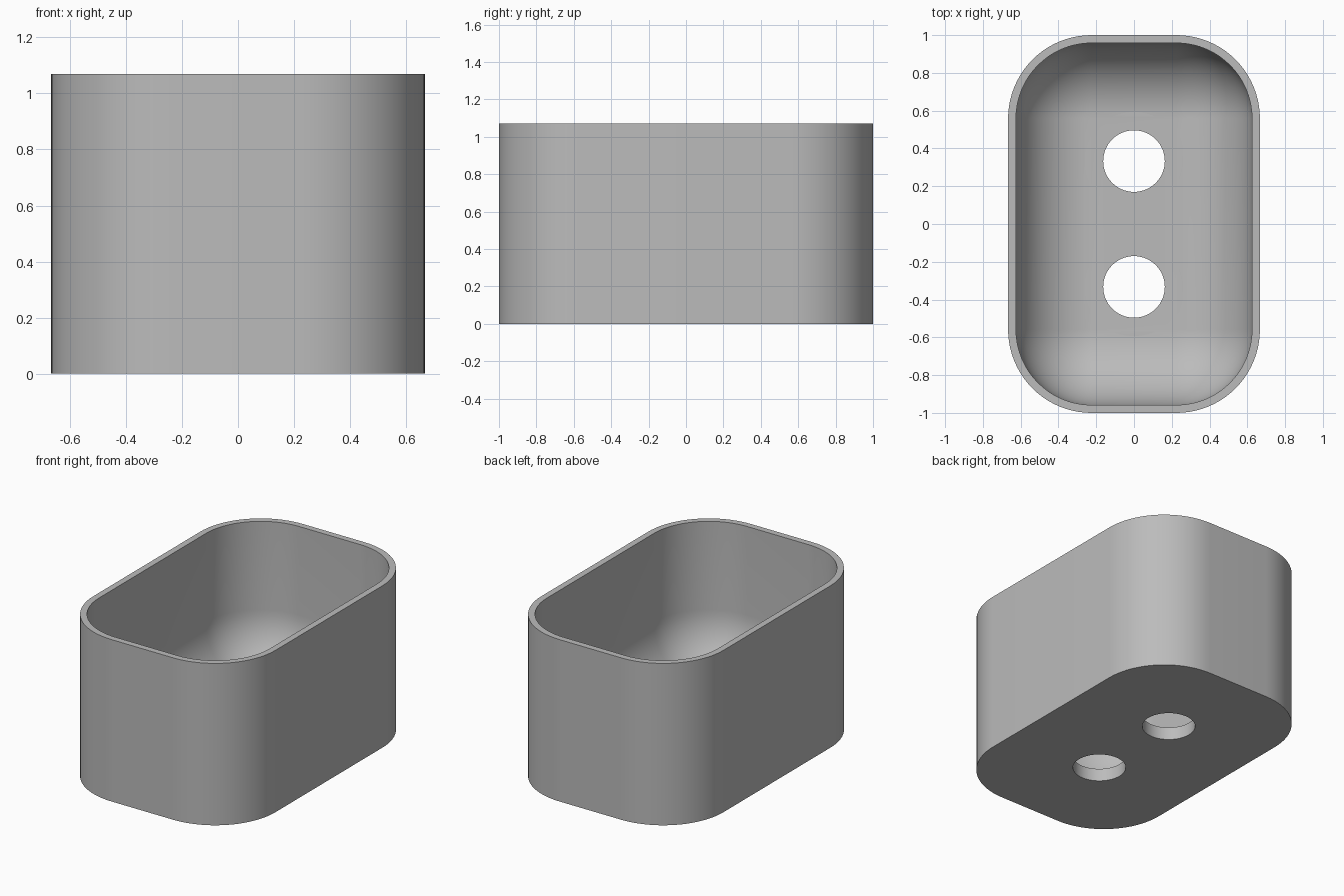
import bpy
import bmesh
from math import cos, sin, pi, radians

if "Cube" in bpy.data.objects:
    bpy.data.objects.remove(bpy.data.objects["Cube"])

HEIGHT, FLOOR = 1.07, 0.085
WALL, FILLET = 0.042, 0.40
CORE_X, CORE_Y = 0.6667 - WALL - FILLET, 1.0 - WALL - FILLET
CORNER_STEPS, FILLET_STEPS = 20, 16
HOLE_Y, HOLE_R, SEAT_R = 0.333, 0.163, 0.26

grey = bpy.data.materials.new("plain grey")
grey.use_nodes = True
colour = (0.5, 0.5, 0.5, 1)
grey.diffuse_color = colour
grey.node_tree.nodes["Principled BSDF"].inputs["Base Color"].default_value = colour


def ring(bm, radius, z):
    """Rounded rectangle: the core rectangle grown by radius."""
    verts = []
    for i, (sx, sy) in enumerate(((1, 1), (-1, 1), (-1, -1), (1, -1))):
        for k in range(CORNER_STEPS + 1):
            a = (i + k / CORNER_STEPS) * pi / 2
            verts.append(bm.verts.new((sx * CORE_X + radius * cos(a),
                                       sy * CORE_Y + radius * sin(a), z)))
    return verts


def cylinder_cutter(name, radius, y, bottom, top):
    bpy.ops.mesh.primitive_cylinder_add(vertices=64, radius=radius, depth=top - bottom,
                                        location=(0, y, (top + bottom) / 2))
    cutter = bpy.context.object
    cutter.name = name
    cutter.hide_render = True
    cutter.data.materials.append(grey)
    return cutter


# Box shell: outer wall, rim, inner wall, then a large fillet down to the floor
bm = bmesh.new()
profile = [(FILLET + WALL, 0), (FILLET + WALL, HEIGHT), (FILLET, HEIGHT)]
for k in range(FILLET_STEPS + 1):
    a = k / FILLET_STEPS * pi / 2
    profile.append((FILLET * cos(a), FLOOR + FILLET * (1 - sin(a))))
rings = [ring(bm, r, z) for r, z in profile]
count = len(rings[0])
for low, high in zip(rings, rings[1:]):
    for j in range(count):
        n = (j + 1) % count
        bm.faces.new((low[j], low[n], high[n], high[j]))
bm.faces.new(rings[0][::-1])
bm.faces.new(rings[-1])
bmesh.ops.remove_doubles(bm, verts=bm.verts, dist=1e-5)
bmesh.ops.recalc_face_normals(bm, faces=bm.faces)
mesh = bpy.data.meshes.new("open_box")
bm.to_mesh(mesh)
bm.free()
box = bpy.data.objects.new("open_box", mesh)
bpy.context.collection.objects.link(box)
mesh.materials.append(grey)

# Two screw holes, each with a shallow flat seat trimmed out of the fillet
cutters = []
for side, y in (("front", -HOLE_Y), ("back", HOLE_Y)):
    cutters.append(cylinder_cutter(side + "_seat_cutter", SEAT_R, y, FLOOR + 0.0004, FLOOR + 0.3))
    cutters.append(cylinder_cutter(side + "_hole_cutter", HOLE_R, y, -0.1, FLOOR + 0.2))

bpy.ops.object.select_all(action='DESELECT')
box.select_set(True)
bpy.context.view_layer.objects.active = box
for cutter in cutters:
    cut = box.modifiers.new(cutter.name, 'BOOLEAN')
    cut.object = cutter
    cut.operation = 'DIFFERENCE'
    cut.solver = 'EXACT'
    bpy.ops.object.modifier_apply(modifier=cut.name)
for cutter in cutters:
    bpy.data.objects.remove(cutter)

bpy.ops.object.shade_smooth_by_angle(angle=radians(30))
